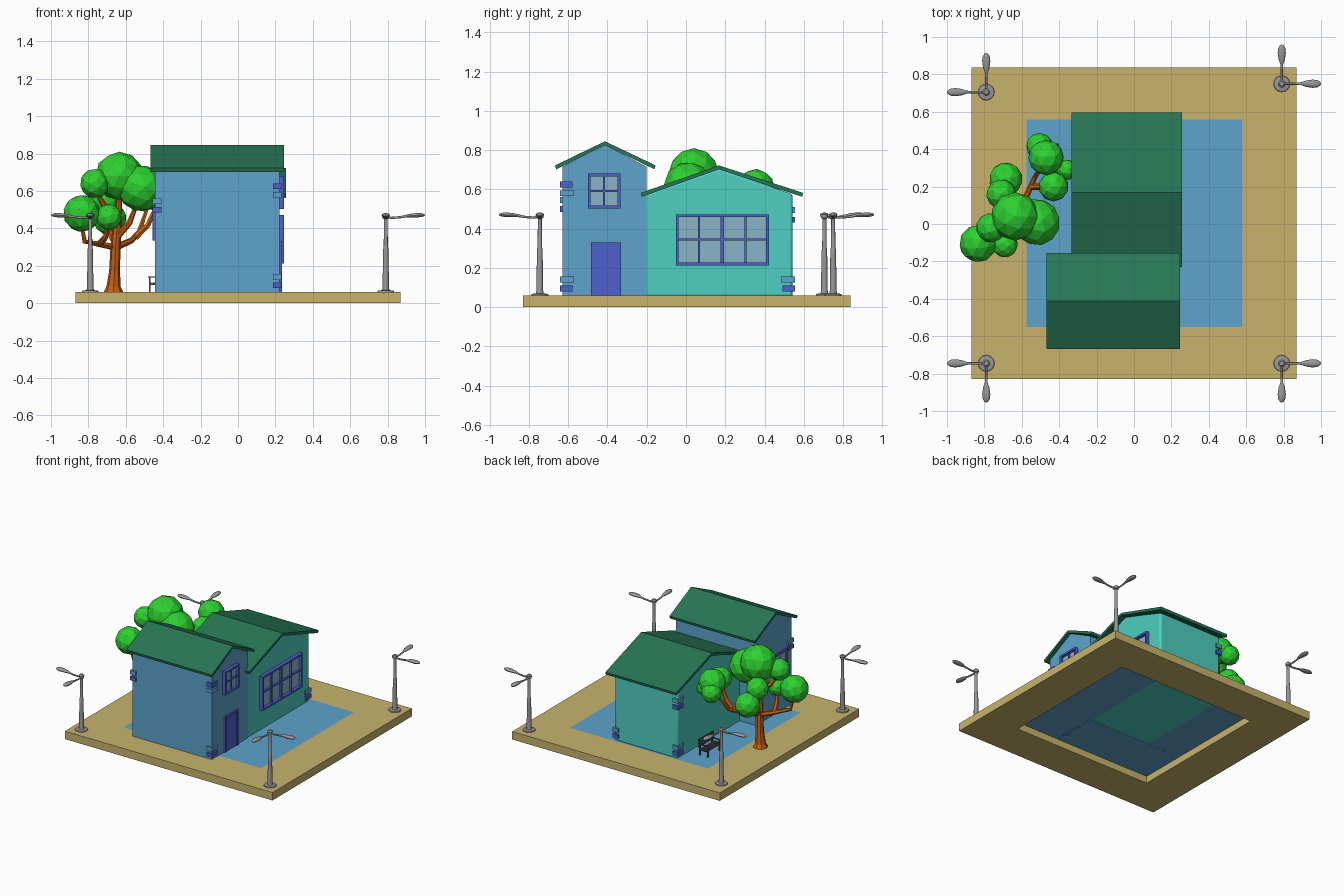
import bpy, bmesh, math
from mathutils import Vector, Matrix

if "Cube" in bpy.data.objects:
    bpy.data.objects.remove(bpy.data.objects["Cube"])


def material(name, rgb):
    m = bpy.data.materials.new(name)
    m.diffuse_color = (*rgb, 1)
    m.use_nodes = True
    m.node_tree.nodes["Principled BSDF"].inputs["Base Color"].default_value = m.diffuse_color
    return m


TAN = material("sand", (.58, .45, .15))
BLUE = material("sky blue", (.11, .37, .60))
TEAL = material("teal", (.077, .62, .53))
ROOF = material("dark green", (.02, .18, .09))
LEAF = material("leaf green", (.026, .64, .03))
BARK = material("bark orange", (.58, .115, .006))
TRIM = material("indigo", (.076, .115, .61))
GLASS = material("pale glass", (.25, .46, .56))
GREY = material("lamp grey", (.31, .31, .31))
IRON = material("dark iron", (.10, .10, .11))


def finish(bm, name, mat):
    bmesh.ops.recalc_face_normals(bm, faces=bm.faces)
    me = bpy.data.meshes.new(name)
    bm.to_mesh(me)
    bm.free()
    me.materials.append(mat)
    ob = bpy.data.objects.new(name, me)
    bpy.context.collection.objects.link(ob)
    return ob


def boxes(name, mat, items):
    """Boxes given as (x0, x1, y0, y1, z0, z1), joined into one object."""
    bm = bmesh.new()
    for x0, x1, y0, y1, z0, z1 in items:
        m = Matrix.Translation(((x0 + x1) / 2, (y0 + y1) / 2, (z0 + z1) / 2))
        m = m @ Matrix.Diagonal((abs(x1 - x0), abs(y1 - y0), abs(z1 - z0), 1))
        bmesh.ops.create_cube(bm, size=1, matrix=m)
    return finish(bm, name, mat)


def extrude_x(name, mat, profile, x0, x1):
    """A (y, z) profile extruded along x."""
    bm = bmesh.new()
    f = bm.faces.new([bm.verts.new((x0, y, z)) for y, z in profile])
    r = bmesh.ops.extrude_face_region(bm, geom=[f])
    vs = [v for v in r["geom"] if isinstance(v, bmesh.types.BMVert)]
    bmesh.ops.translate(bm, verts=vs, vec=(x1 - x0, 0, 0))
    return finish(bm, name, mat)


def tube(bm, path, radii, sides=8):
    """Tapered tube; a radius may be a (width, height) pair."""
    pts = [Vector(p) for p in path]
    side, rings = None, []
    for i, p in enumerate(pts):
        d = (pts[min(i + 1, len(pts) - 1)] - pts[max(i - 1, 0)]).normalized()
        if side is None:
            side = d.cross(Vector((0, 0, 1)) if abs(d.z) < .9 else Vector((0, 1, 0)))
        side = (side - d * side.dot(d)).normalized()
        up = side.cross(d)
        w, h = radii[i] if isinstance(radii[i], tuple) else (radii[i], radii[i])
        ang = [2 * math.pi * k / sides for k in range(sides)]
        rings.append([bm.verts.new(p + side * w * math.cos(a) + up * h * math.sin(a)) for a in ang])
    for a, b in zip(rings, rings[1:]):
        for k in range(sides):
            n = (k + 1) % sides
            bm.faces.new((a[k], a[n], b[n], b[k]))
    bm.faces.new(rings[0])
    bm.faces.new(rings[-1])


def smooth(ob):
    bpy.context.view_layer.objects.active = ob
    ob.select_set(True)
    bpy.ops.object.shade_smooth_by_angle(angle=math.radians(40))
    ob.select_set(False)


# Base: open frame with a blue floor plate inside
X, Y0, Y1, H = .87, -.83, .838, .06
HX0, HX1, HY0, HY1 = -.575, .58, -.55, .56
boxes("base_frame", TAN, [(-X, X, Y0, HY0, 0, H), (-X, X, HY1, Y1, 0, H),
                          (-X, HX0, HY0, HY1, 0, H), (HX1, X, HY0, HY1, 0, H)])
boxes("yard_floor", BLUE, [(HX0, HX1, HY0, HY1, .053, H)])


# Houses: gabled walls and chevron roofs
def walls(name, mat, y0, y1, eave, ridge, x0, x1):
    ym = (y0 + y1) / 2
    return extrude_x(name, mat, [(y0, .052), (y1, .052), (y1, eave), (ym, ridge), (y0, eave)], x0, x1)


def roof(name, y0, ym, y1, eave, ridge, x0, x1, t=.02):
    extrude_x(name, ROOF, [(y0, eave), (ym, ridge - t), (y1, eave),
                           (y1 + .005, eave + t), (ym, ridge), (y0 - .005, eave + t)], x0, x1)


walls("tall_house_walls", BLUE, -.63, -.2, .715, .828, -.445, .222)
roof("tall_house_roof", -.662, -.413, -.16, .702, .845, -.467, .247)
wide = walls("wide_house_walls", TEAL, -.21, .543, .575, .708, -.31, .218)
bev = wide.modifiers.new("soft_edges", "BEVEL")
bev.width, bev.segments = .014, 3
smooth(wide)
roof("wide_house_roof", -.225, .168, .592, .562, .722, -.335, .257)


# Windows lying in x planes; s is the outward direction
def window(name, x, s, y0, y1, z0, z1, ybars, zbars, depth=.025, w=.014):
    a, b, c = x - s * .01, x + s * depth, x + s * depth * .7
    parts = [(a, b, y0, y1, z0, z0 + w), (a, b, y0, y1, z1 - w, z1),
             (a, b, y0, y0 + w, z0, z1), (a, b, y1 - w, y1, z0, z1)]
    for y, bw in ybars:
        parts.append((a, c, y - bw, y + bw, z0, z1))
    for z in zbars:
        parts.append((a, c, y0, y1, z - .005, z + .005))
    boxes(name + "_frame", TRIM, parts)
    boxes(name + "_glass", GLASS, [(x, x + s * .006, y0 + .005, y1 - .005, z0 + .005, z1 - .005)])


window("wide_window", .218, 1, -.052, .422, .213, .472,
       [(.066, .005), (.185, .009), (.304, .005)], [.345], .028)
window("upper_window", .222, 1, -.5, -.335, .503, .68, [(-.417, .005)], [.592], .025)
window("side_window", -.445, -1, -.56, -.395, .335, .51, [(-.478, .005)], [.422], .012)

# Door with raised frame
boxes("door", TRIM, [(.2, .228, -.475, -.34, .052, .32)])
boxes("door_frame", TRIM, [(.2, .234, -.485, -.472, .052, .33), (.2, .234, -.343, -.33, .052, .33),
                           (.2, .234, -.485, -.33, .317, .33)])

# Corner stones: (corner x, corner y, inward x, inward y, z, material)
stones = {"indigo": [], "blue": []}
for cx, cy, ix, iy, zt, zb in [(.222, -.63, -1, 1, .61, .565), (.222, -.63, -1, 1, .08, .125),
                               (-.445, -.63, 1, 1, .485, .53), (.218, .543, -1, -1, .08, .125),
                               (-.31, .543, 1, -1, .08, .125), (-.31, .543, 1, -1, .43, .48)]:
    for key, z, ly in (("indigo", zt, .052), ("blue", zb, .06)):
        stones[key].append((cx - ix * .011, cx + ix * .035, cy - iy * .012, cy + iy * ly, z, z + .03))
boxes("indigo_corner_stones", TRIM, stones["indigo"])
boxes("blue_corner_stones", BLUE, stones["blue"])

# Street lamps: two arms each, pointing out of the base
for i, (x, y) in enumerate([(-.79, .705), (.79, .75), (-.79, -.745), (.79, -.745)]):
    bm = bmesh.new()
    pole = [(.06, .044), (.067, .042), (.07, .02), (.085, .017), (.25, .015), (.3, .013),
            (.305, .011), (.45, .010), (.455, .018), (.472, .02), (.48, .012)]
    tube(bm, [(x, y, z) for z, r in pole], [r for z, r in pole], 16)
    for dx, dy in ((math.copysign(1, x), 0), (0, math.copysign(1, y))):
        arm = [(0, .464, .007, .007), (.03, .456, .006, .006), (.08, .460, .006, .006),
               (.105, .465, .008, .007), (.13, .468, .017, .010), (.165, .470, .022, .012),
               (.19, .471, .019, .010), (.205, .471, .010, .006), (.209, .471, .003, .002)]
        tube(bm, [(x + dx * d, y + dy * d, z) for d, z, w, h in arm], [(w, h) for d, z, w, h in arm], 12)
    smooth(finish(bm, f"street_lamp_{i + 1}", GREY))

# Tree trunk and branches
bm = bmesh.new()
tube(bm, [(-.665, .06, .06), (-.665, .06, .09), (-.66, .06, .17), (-.655, .055, .3), (-.65, .05, .36), (-.63, .04, .62)],
     [.052, .038, .029, .027, .025, .012])
for path in [[(-.66, .06, .30), (-.74, 0, .315), (-.82, -.08, .33), (-.84, -.10, .44)],
             [(-.65, .06, .30), (-.57, .16, .335), (-.53, .25, .38), (-.47, .35, .55)],
             [(-.55, .2, .35), (-.48, .2, .42), (-.43, .2, .54)],
             [(-.655, .06, .32), (-.68, .16, .36), (-.69, .23, .42)],
             [(-.65, .05, .35), (-.58, .02, .43), (-.53, .01, .56)],
             [(-.74, 0, .315), (-.71, -.07, .35), (-.69, -.11, .41)],
             [(-.65, .05, .45), (-.72, .01, .53), (-.76, -.02, .6)]]:
    tube(bm, path, [.019, .016, .013, .01][:len(path) - 1] + [.008], 6)
finish(bm, "tree_trunk", BARK)

# Faceted foliage clumps: (x, y, z, radius)
bm = bmesh.new()
for n, (x, y, z, r) in enumerate([
        (-.635, .04, .68, .13), (-.52, .01, .615, .125), (-.835, -.105, .48, .1),
        (-.765, -.02, .64, .08), (-.69, -.11, .46, .07), (-.685, .24, .45, .09),
        (-.71, .16, .55, .08), (-.47, .355, .61, .095), (-.505, .415, .56, .072),
        (-.43, .2, .57, .08), (-.36, .29, .51, .055)]):
    m = Matrix.Translation((x, y, z)) @ Matrix.Rotation(n * .7, 4, (1, .5, .8))
    bmesh.ops.create_icosphere(bm, subdivisions=2, radius=r, matrix=m)
finish(bm, "tree_foliage", LEAF)

# Garden bench facing away from the wide house
parts = [(-.475 + k * .018, -.463 + k * .018, .25, .43, .105, .111) for k in range(4)]
parts += [(-.408, -.402, .25, .43, z, z + .014) for z in (.125, .148, .171)]
for y in (.265, .405):
    parts += [(-.475, -.467, y, y + .01, .06, .14), (-.41, -.4, y, y + .01, .06, .185),
              (-.475, -.4, y, y + .01, .098, .105), (-.48, -.4, y, y + .01, .138, .144)]
boxes("bench", IRON, parts)
